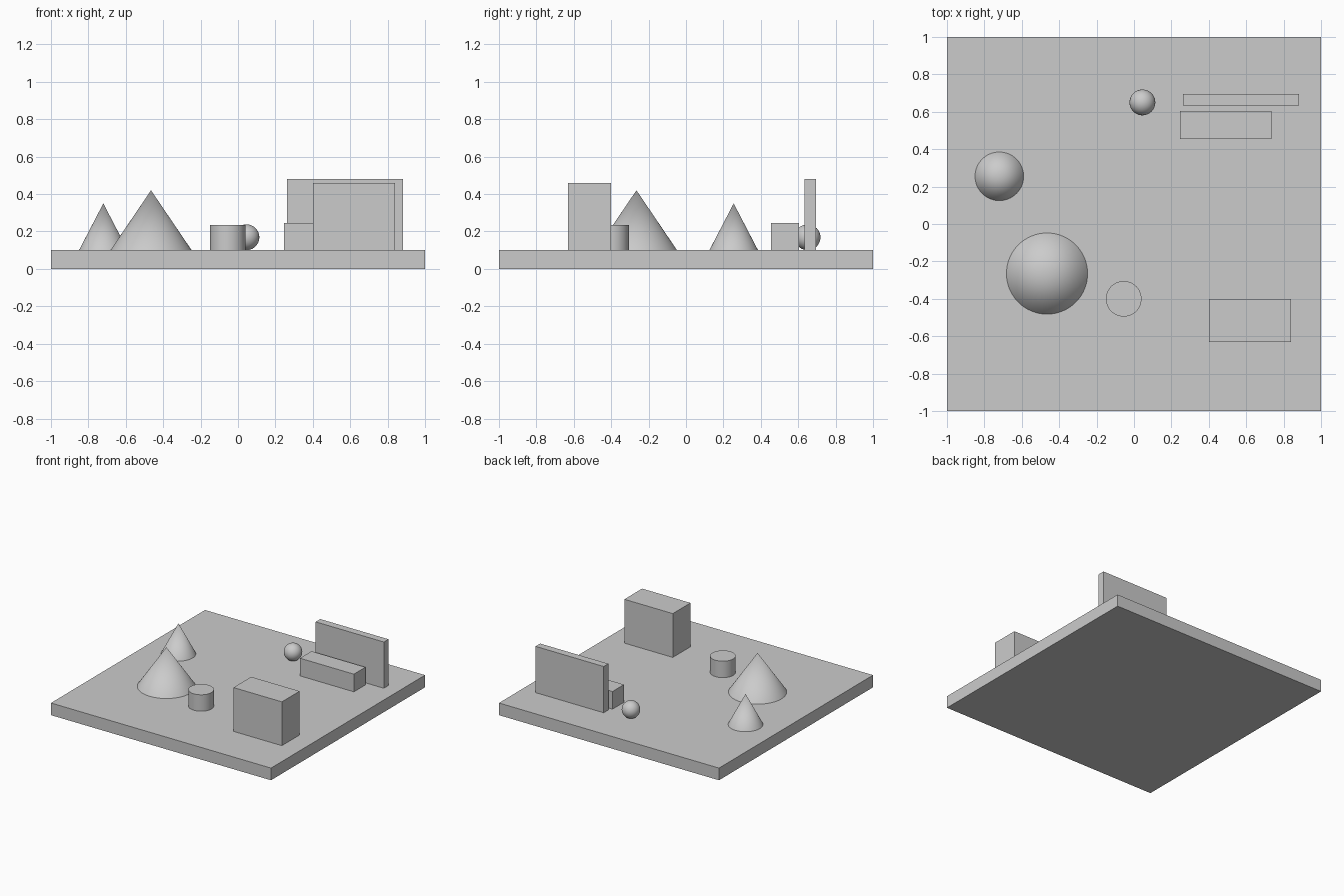
import bpy
import math

cube = bpy.data.objects.get("Cube")
if cube:
    bpy.data.objects.remove(cube, do_unlink=True)

GROUND = 0.1

grey = bpy.data.materials.new("plain_grey")
grey.use_nodes = True
colour = (0.6, 0.6, 0.6, 1)
grey.diffuse_color = colour
grey.node_tree.nodes["Principled BSDF"].inputs["Base Color"].default_value = colour


def finish(name, smooth=False):
    obj = bpy.context.object
    obj.name = name
    obj.data.materials.append(grey)
    if smooth:
        bpy.ops.object.shade_smooth_by_angle(angle=math.radians(35))


def block(name, x0, x1, y0, y1, z0, z1):
    bpy.ops.mesh.primitive_cube_add(
        size=1, location=((x0 + x1) / 2, (y0 + y1) / 2, (z0 + z1) / 2))
    bpy.context.object.scale = (x1 - x0, y1 - y0, z1 - z0)
    bpy.ops.object.transform_apply(location=False, rotation=False, scale=True)
    finish(name)


def cone(name, x, y, radius, top):
    bpy.ops.mesh.primitive_cone_add(
        vertices=64, radius1=radius, radius2=0, depth=top - GROUND,
        location=(x, y, (top + GROUND) / 2))
    finish(name, True)


# Base slab
block("base_slab", -1, 1, -1, 1, 0, GROUND)

# Rectangular blocks
block("front_block", 0.40, 0.84, -0.63, -0.40, GROUND, 0.46)
block("low_block", 0.245, 0.735, 0.455, 0.605, GROUND, 0.245)
block("thin_wall", 0.262, 0.882, 0.634, 0.694, GROUND, 0.48)

# Cones
cone("large_cone", -0.465, -0.265, 0.217, 0.42)
cone("small_cone", -0.72, 0.255, 0.13, 0.35)

# Drum
bpy.ops.mesh.primitive_cylinder_add(
    vertices=64, radius=0.095, depth=0.135, location=(-0.055, -0.40, GROUND + 0.0675))
finish("drum", True)

# Ball
bpy.ops.mesh.primitive_uv_sphere_add(
    segments=48, ring_count=24, radius=0.069, location=(0.045, 0.65, GROUND + 0.069))
finish("ball", True)
